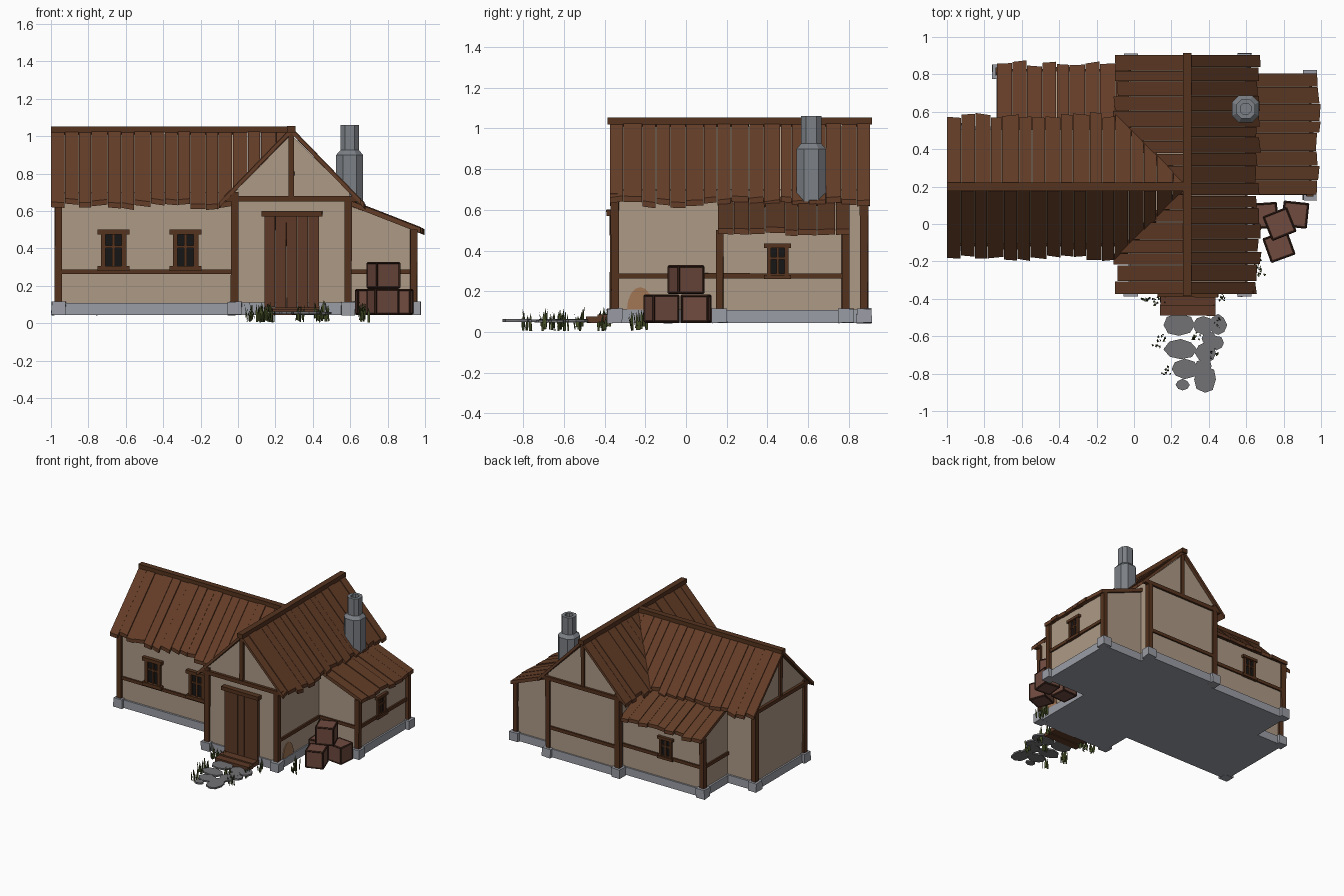
import bpy, bmesh, random
from math import cos, sin, pi, radians
from mathutils import Vector, Matrix

if "Cube" in bpy.data.objects:
    bpy.data.objects.remove(bpy.data.objects["Cube"])
random.seed(7)
R = random.uniform


def material(name, *rgb):
    m = bpy.data.materials.new(name)
    m.diffuse_color = (*rgb, 1)
    m.use_nodes = True
    m.node_tree.nodes["Principled BSDF"].inputs["Base Color"].default_value = m.diffuse_color
    return m


ROOF = material("roof_wood", 0.125, 0.046, 0.02)
WOOD = material("beam_wood", 0.09, 0.033, 0.013)
DOOR = material("door_wood", 0.11, 0.042, 0.02)
WALL = material("plaster", 0.42, 0.32, 0.235)
PATCH = material("exposed_clay", 0.36, 0.18, 0.09)
STONE = material("stone", 0.33, 0.34, 0.38)
CHIM = material("chimney_stone", 0.2, 0.215, 0.235)
PATH = material("path_stone", 0.17, 0.17, 0.18)
DARK = material("dark_glass", 0.008, 0.008, 0.008)
CRATE = material("crate_wood", 0.16, 0.07, 0.05)
TRIM = material("crate_trim", 0.05, 0.02, 0.012)
GRASS = material("grass", 0.06, 0.08, 0.02)


def finish(name, bm, *mats):
    bmesh.ops.recalc_face_normals(bm, faces=bm.faces)
    me = bpy.data.meshes.new(name)
    bm.to_mesh(me)
    bm.free()
    for m in mats:
        me.materials.append(m)
    ob = bpy.data.objects.new(name, me)
    bpy.context.collection.objects.link(ob)
    return ob


def add_box(bm, x0, x1, y0, y1, z0, z1, jit=0):
    m = Matrix.Translation(((x0+x1)/2, (y0+y1)/2, (z0+z1)/2)) @ Matrix.Diagonal((x1-x0, y1-y0, z1-z0, 1))
    vs = bmesh.ops.create_cube(bm, size=1, matrix=m)["verts"]
    for v in vs:
        v.co += Vector((R(-jit, jit), R(-jit, jit), R(-jit, jit)))
    return vs


def boxes(name, mat, rows, jit=0.0):
    bm = bmesh.new()
    for r in rows:
        add_box(bm, *r, jit)
    return finish(name, bm, mat)


def add_prism(bm, pts, step):
    vs = [bm.verts.new(p) for p in pts]
    top = bmesh.ops.extrude_face_region(bm, geom=[bm.faces.new(vs)])["geom"]
    bmesh.ops.translate(bm, verts=[g for g in top if isinstance(g, bmesh.types.BMVert)], vec=step)


def prism(name, mat, pts, step):
    bm = bmesh.new()
    add_prism(bm, pts, step)
    # the extruded region leaves the first cap in place, so the solid is closed
    return finish(name, bm, mat)


# Stone foundations and corner stones
boxes("foundation", STONE, [
    (-0.03, 0.605, -0.36, 0.89, 0.045, 0.11), (-0.975, 0, -0.12, 0.52, 0.045, 0.108),
    (-0.735, 0, 0.5, 0.83, 0.045, 0.106), (0.6, 0.95, 0.155, 0.8, 0.045, 0.107)])
corners = [(-0.018, -0.35, 0.7), (0.59, -0.35, 0.67), (-0.018, 0.875, 0.7), (0.59, 0.875, 0.67),
           (-0.96, -0.105, 0.69), (-0.96, 0.505, 0.69), (0.94, 0.165, 0.5),
           (0.94, 0.785, 0.5), (-0.72, 0.815, 0.5)]
boxes("corner_stones", STONE, [(x-.037, x+.037, y-.037, y+.037, 0.045, 0.115) for x, y, h in corners], 0.003)

# Plastered walls
prism("cross_wing_walls", WALL, [(-0.02, -0.35, .1), (0.595, -0.35, .1), (0.595, -0.35, .7),
      (0.285, -0.35, 1.01), (-0.02, -0.35, .7)], (0, 1.23, 0))
prism("left_wing_walls", WALL, [(-0.962, -0.105, .1), (-0.962, 0.505, .1), (-0.962, 0.505, .7),
      (-0.962, 0.2, 1.01), (-0.962, -0.105, .7)], (0.96, 0, 0))
prism("back_lean_to_walls", WALL, [(-0.72, 0.5, .1), (-0.72, 0.817, .1), (-0.72, 0.817, .5),
      (-0.72, 0.5, .63)], (0.71, 0, 0))
prism("right_lean_to_walls", WALL, [(0.59, 0.167, .1), (0.937, 0.167, .1), (0.937, 0.167, .5),
      (0.59, 0.167, .63)], (0, 0.62, 0))

# Timber frame: posts, rails, gable ties and king posts
boxes("corner_posts", WOOD, [(x-.019, x+.019, y-.019, y+.019, 0.11, h) for x, y, h in corners], 0.003)
boxes("mid_rails", WOOD, [
    (-0.95, -0.02, -0.117, -0.09, .263, .288), (0.58, 0.607, -0.34, 0.16, .263, .288),
    (0.6, 0.94, 0.155, 0.18, .263, .288), (0.93, 0.95, 0.165, 0.785, .263, .288),
    (-0.02, 0.59, 0.87, 0.892, .263, .288), (-0.72, -0.02, 0.805, 0.829, .263, .288),
    (-0.732, -0.71, 0.5, 0.815, .263, .288)], 0.001)
boxes("gable_timbers", WOOD, [
    (-0.065, 0.64, -0.372, -0.335, .65, .68), (-0.065, 0.64, 0.865, 0.897, .65, .68),
    (-0.984, -0.95, -0.15, 0.55, .65, .68), (0.27, 0.3, -0.368, -0.34, .68, 1.02),
    (0.27, 0.3, 0.87, 0.893, .68, 1.02), (-0.98, -0.955, 0.185, 0.215, .68, 1.02)], 0.001)


# Plank roofs: s is the horizontal distance down the slope
def plank_roof(name, origin, along, down, length, n, run, limit=None, th=0.028):
    o, a, d = Vector(origin), Vector(along), Vector(down)
    cuts = [0] + [length*(i+R(-.15, .15))/n for i in range(1, n)] + [length]
    bm = bmesh.new()
    for u0, u1 in zip(cuts, cuts[1:]):
        end = run + R(-.016, .012)
        if limit:
            end = min(end, limit(u0, u1))
        lift, gap, tilt = R(-.004, .004), 0.0015, R(-.006, .006)
        pts = [o + a*u + d*s + Vector((0, 0, lift)) for u, s in
               ((u0+gap, 0), (u1-gap, 0), (u1-gap, end+tilt), (u0+gap, end-tilt))]
        add_prism(bm, pts, (0, 0, -th))
    finish(name, bm, ROOF)


K = -1.03
cross_cut = lambda u0, u1: max(abs(u0-.575), abs(u1-.575)) + .01
wing_cut = lambda u0, u1: 1.285 - u0 + .005
plank_roof("cross_roof_right", (0.285, -0.375, 1.045), (0, 1, 0), (1, 0, K), 1.28, 17, 0.382)
plank_roof("cross_roof_left", (0.285, -0.375, 1.045), (0, 1, 0), (-1, 0, K), 1.28, 17, 0.385, cross_cut)
plank_roof("wing_roof_front", (-1.0, 0.2, 1.045), (1, 0, 0), (0, -1, K), 1.28, 17, 0.385, wing_cut)
plank_roof("wing_roof_back", (-1.0, 0.2, 1.045), (1, 0, 0), (0, 1, K), 1.28, 17, 0.385, wing_cut)
plank_roof("right_lean_to_roof", (0.59, 0.155, 0.662), (0, 1, 0), (1, 0, -0.39), 0.65, 8, 0.4)
plank_roof("back_lean_to_roof", (-0.735, 0.5, 0.663), (1, 0, 0), (0, 1, -0.42), 0.71, 9, 0.36)
boxes("ridge_beams", WOOD, [(0.262, 0.308, -0.385, 0.915, 1.02, 1.055),
                            (-1.0, 0.285, 0.177, 0.223, 1.02, 1.053)])

# Chimney: lofted chamfered squares with an open flue
bm = bmesh.new()
rings = []
for h, z in ((.072, .64), (.072, .9), (.05, .925), (.05, 1.06), (.028, 1.06), (.028, .97)):
    c = h*.5
    ring = [(h, -c), (h, c), (c, h), (-c, h), (-h, c), (-h, -c), (-c, -h), (c, -h)]
    rings.append([bm.verts.new((.597+x, .615+y, z)) for x, y in ring])
for a, b in zip(rings, rings[1:]):
    for i in range(8):
        bm.faces.new((a[i], a[(i+1) % 8], b[(i+1) % 8], b[i]))
bm.faces.new(rings[0])
bm.faces.new(rings[-1])
finish("chimney", bm, CHIM)

# Door with planks, lintel and step
boxes("door_planks", DOOR, [(.143+.0585*i, .199+.0585*i, -.374, -.34, .085, .575) for i in range(5)], .001)
boxes("door_lintel", WOOD, [(.125, .45, -.392, -.34, .57, .6)], .002)
boxes("door_steps", DOOR, [(.14, .435, -.435, -.35, .05, .085), (.14, .435, -.49, -.43, .045, .075)], .001)


# Windows, built facing -y then turned and moved into place
def window(name, x, y, z, turn, s):
    wood = boxes(name + "_frame", WOOD, [
        (-.085, .085, -.03, .01, .085, .112), (-.085, .085, -.03, .01, -.112, -.085),
        (-.068, -.043, -.022, .01, -.09, .09), (.043, .068, -.022, .01, -.09, .09),
        (-.008, .008, -.016, .01, -.09, .09), (-.05, .05, -.016, .01, .012, .026)])
    glass = boxes(name + "_glass", DARK, [(-.05, .05, -.006, .01, -.09, .09)])
    for ob in (wood, glass):
        ob.data.transform(Matrix.Translation((x, y, z)) @ Matrix.Rotation(turn, 4, 'Z') @ Matrix.Scale(s, 4))


window("front_window_left", -.665, -.105, .39, 0, 1)
window("front_window_right", -.28, -.105, .39, 0, 1)
window("right_window", .937, .45, .347, pi/2, .78)
window("back_window", -.4, .817, .347, pi, .78)

# Clay patch showing through the plaster
prism("wall_patch", PATCH, [(.593, -.225+.065*cos(a*pi/8), .11+.11*sin(a*pi/8)) for a in range(9)], (.008, 0, 0))


# Crates with dark edging
def crate(name, x, y, z, s, turn):
    bm = bmesh.new()
    bmesh.ops.create_cube(bm, size=s)
    bmesh.ops.bevel(bm, geom=bm.edges[:], offset=.006, segments=1, affect='EDGES')
    for f in bm.faces:
        f.material_index = 1
    big = [f for f in bm.faces if f.calc_area() > s*s*.5]
    bmesh.ops.inset_individual(bm, faces=big, thickness=.007, depth=-.004)
    for f in big:
        f.material_index = 0
    bm.transform(Matrix.Translation((x, y, z+s/2)) @ Matrix.Rotation(radians(turn), 4, 'Z'))
    finish(name, bm, CRATE, TRIM)


crate("crate_front", .775, -.12, .045, .14, 20)
crate("crate_right", .862, .05, .045, .138, -6)
crate("crate_left", .70, .045, .045, .138, 4)
crate("crate_top", .778, .0, .186, .142, 22)

# Stepping stone path
bm = bmesh.new()
for x, y, rx, ry in ((.24, -.54, .085, .06), (.37, -.54, .055, .05), (.45, -.54, .045, .055), (.25, -.67, .085, .055),
                     (.385, -.69, .055, .055), (.44, -.635, .04, .04), (.27, -.775, .075, .055),
                     (.38, -.83, .065, .075), (.26, -.86, .035, .03), (.4, -.61, .04, .035), (.37, -.76, .05, .04)):
    n, z = 8, .048 + R(-.002, .003)
    add_prism(bm, [(x+rx*R(.88, 1.1)*cos(2*pi*i/n), y+ry*R(.88, 1.1)*sin(2*pi*i/n), z) for i in range(n)], (0, 0, .013))
finish("path_stones", bm, PATH)

# Grass tufts: thin tapering blades
bm = bmesh.new()
for x, y in ((.06, -.40), (.11, -.41), (.155, -.40), (.47, -.39), (.45, -.53), (.12, -.64),
             (.15, -.61), (.17, -.78), (.43, -.69), (.33, -.6), (.68, -.25), (.66, -.21)):
    for i in range(9):
        b = Vector((x+R(-.022, .022), y+R(-.022, .022), R(.004, .03)))
        a, h = R(0, 2*pi), R(.05, .1)
        side, out = Vector((cos(a), sin(a), 0))*.006, Vector((-sin(a), cos(a), 0))*R(.004, .016)
        v = [bm.verts.new(p) for p in (b-side, b+side, b+side+out*.4+Vector((0, 0, h*.6)),
                                       b+out+Vector((0, 0, h)), b-side+out*.4+Vector((0, 0, h*.6)))]
        bm.faces.new(v)
finish("grass_tufts", bm, GRASS)
